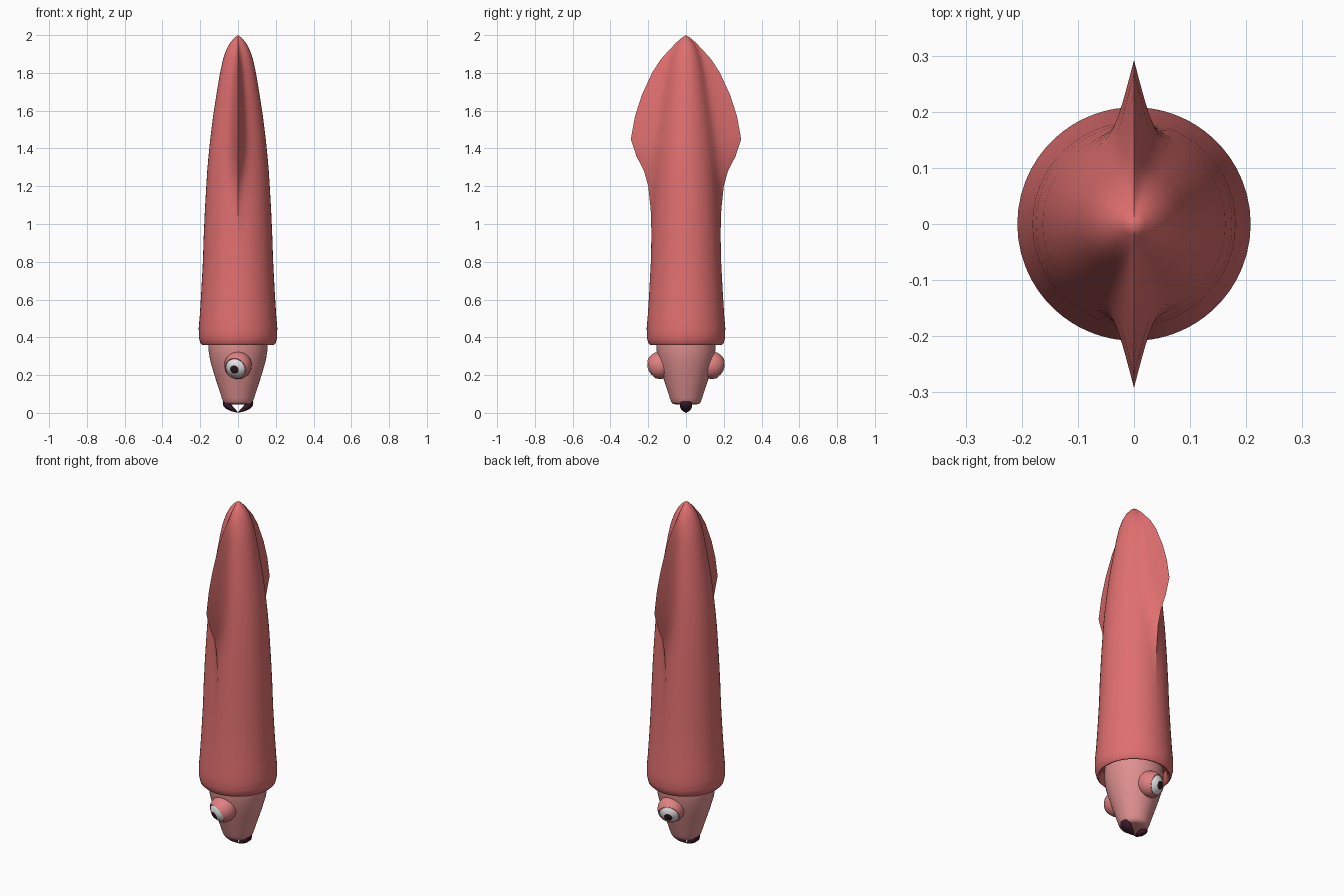
import bpy, bmesh, math
from mathutils import Vector

if "Cube" in bpy.data.objects:
    bpy.data.objects.remove(bpy.data.objects["Cube"])


def material(name, rgb):
    m = bpy.data.materials.new(name)
    m.diffuse_color = (*rgb, 1)
    m.use_nodes = True
    m.node_tree.nodes["Principled BSDF"].inputs["Base Color"].default_value = m.diffuse_color
    return m


RED = material("mantle red", (0.75, 0.16, 0.16))
PINK = material("head pink", (0.74, 0.28, 0.28))
LID = material("eyelid pink", (0.75, 0.22, 0.22))
WHITE = material("eye white", (0.82, 0.82, 0.82))
DARK = material("pupil dark", (0.03, 0.008, 0.012))
BEAK = material("beak dark", (0.04, 0.01, 0.02))


def loft(name, rings, mats, angle=50, ring_mats=None):
    """Skin a list of closed rings; single-point rings become poles, open ends are capped."""
    bm = bmesh.new()
    vs = [[bm.verts.new(p) for p in ring] for ring in rings]
    for k, (a, b) in enumerate(zip(vs, vs[1:])):
        n = max(len(a), len(b))
        for i in range(n):
            j = (i + 1) % n
            if len(a) == 1:
                f = bm.faces.new((a[0], b[j], b[i]))
            elif len(b) == 1:
                f = bm.faces.new((a[i], a[j], b[0]))
            else:
                f = bm.faces.new((a[i], a[j], b[j], b[i]))
            f.material_index = ring_mats[k] if ring_mats else 0
    for end in (vs[0], vs[-1]):
        if len(end) > 2:
            bm.faces.new(end)
    bmesh.ops.recalc_face_normals(bm, faces=bm.faces)
    me = bpy.data.meshes.new(name)
    bm.to_mesh(me)
    bm.free()
    for m in mats:
        me.materials.append(m)
    ob = bpy.data.objects.new(name, me)
    bpy.context.collection.objects.link(ob)
    bpy.ops.object.select_all(action='DESELECT')
    ob.select_set(True)
    bpy.context.view_layer.objects.active = ob
    bpy.ops.object.shade_smooth_by_angle(angle=math.radians(angle))
    return ob


def circle(r, z, n=48):
    return [(r * math.cos(2 * math.pi * i / n), r * math.sin(2 * math.pi * i / n), z) for i in range(n)]


# Mantle: (height, body radius, fin reach), ring angles crowd toward the fins at +y and -y
Q = 20
offsets = [(i / Q) ** 1.7 * math.pi / 2 for i in range(Q + 1)]
angles = []
for base in (math.pi / 2, -math.pi / 2):
    angles += [(base - o, o) for o in reversed(offsets[1:])]
    angles += [(base + o, o) for o in offsets[:-1]]


def mantle_ring(z, r, f):
    out = []
    for a, o in angles:
        d = r + (f - r) * math.exp(-o / 0.13)
        out.append((d * math.cos(a), d * math.sin(a), z))
    return out


profile = [(0.42, 0.172, 0), (0.375, 0.176, 0), (0.362, 0.183, 0), (0.36, 0.191, 0), (0.37, 0.2, 0),
           (0.40, 0.207, 0), (0.45, 0.208, 0), (0.52, 0.202, 0), (0.65, 0.194, 0), (0.8, 0.186, 0),
           (0.95, 0.181, 0.183), (1.08, 0.175, 0.187), (1.2, 0.168, 0.2), (1.28, 0.163, 0.222),
           (1.36, 0.156, 0.263), (1.45, 0.147, 0.292), (1.57, 0.132, 0.27), (1.68, 0.115, 0.235),
           (1.8, 0.095, 0.18), (1.87, 0.08, 0.135), (1.92, 0.063, 0.09), (1.96, 0.042, 0.052),
           (1.985, 0.02, 0.023)]
loft("mantle", [mantle_ring(z, r, max(r, f)) for z, r, f in profile] + [[(0, 0, 2)]], [RED], 60)

# Head: tapered plug that comes out of the mantle opening
head = [(0.46, 0.14), (0.40, 0.156), (0.34, 0.157), (0.28, 0.148), (0.2, 0.125), (0.13, 0.102),
        (0.08, 0.086), (0.06, 0.079), (0.048, 0.07), (0.045, 0.055)]
loft("head", [circle(r, z) for z, r in head], [PINK])

# Eyes: lid, white and pupil as bands around the gaze direction
R = 0.073
bands = [(0, 0.068), (11, 0.068), (20, 0.068), (30, 0.068), (40, 0.068), (50, 0.068), (51, R), (62, R),
         (75, R), (90, R), (105, R), (120, R), (135, R), (150, R), (165, R), (180, R)]
band_mats = [2, 2, 1, 1, 1] + [0] * 10
for side, label in ((-1, "front_eye"), (1, "back_eye")):
    turn = Vector((-0.3, side * 0.88, -0.35)).to_track_quat('Z', 'Y')
    centre = Vector((0, side * 0.136, 0.252))
    rings = []
    for deg, r in bands:
        t = math.radians(deg)
        pts = [(0, 0, r * math.cos(t))] if deg in (0, 180) else circle(r * math.sin(t), r * math.cos(t), 32)
        rings.append([centre + turn @ Vector(p) for p in pts])
    loft(label, rings, [LID, WHITE, DARK], 60, band_mats)

# Beak: two curved claws that meet below the head (x, z, half thickness, half width in y)
path = [(0.066, 0.076, 0.006, 0.012), (0.068, 0.062, 0.014, 0.027), (0.06, 0.045, 0.02, 0.033),
        (0.046, 0.03, 0.017, 0.031), (0.027, 0.017, 0.011, 0.024), (0.012, 0.009, 0.006, 0.014)]
for side, label in ((-1, "left_beak"), (1, "right_beak")):
    rings = []
    for k, (x, z, t, w) in enumerate(path):
        a = math.radians(8 + 11 * k)  # section tilts as the claw curves inward
        ring = []
        for i in range(20):
            u = 2 * math.pi * i / 20
            c = t * math.cos(u)
            ring.append((side * (x + c * math.cos(a)), w * math.sin(u), z - c * math.sin(a)))
        rings.append(ring)
    rings.append([(0, 0, 0)])
    loft(label, rings, [BEAK])
